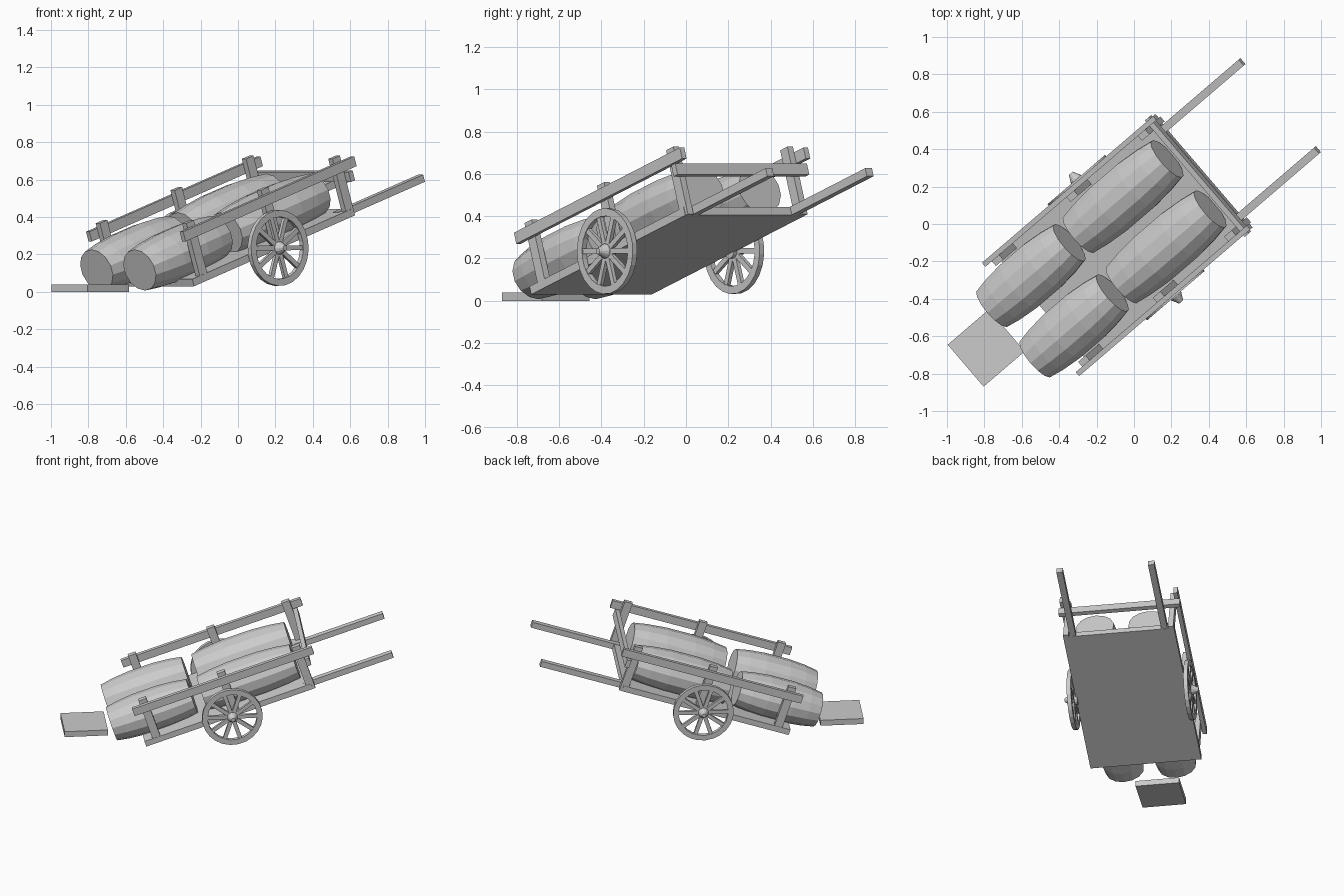
import bpy, bmesh
from math import radians, pi, cos, sin
from mathutils import Matrix, Vector

if "Cube" in bpy.data.objects:
    bpy.data.objects.remove(bpy.data.objects["Cube"])

# Cart frame: x along the bed, y across, z normal to the bed (yawed and pitched)
YAW = Matrix.Rotation(radians(40.6), 4, 'Z')
CART = Matrix.Translation((-0.479, -0.447, 0.03)) @ YAW @ Matrix.Rotation(radians(-18.5), 4, 'Y')


def add(name, bm, matrix):
    bmesh.ops.recalc_face_normals(bm, faces=bm.faces)
    me = bpy.data.meshes.new(name)
    bm.to_mesh(me)
    bm.free()
    ob = bpy.data.objects.new(name, me)
    ob.matrix_world = matrix
    bpy.context.collection.objects.link(ob)
    return ob


def put_box(bm, c, size, rot=Matrix()):
    m = rot @ Matrix.Translation(c) @ Matrix.Diagonal((*size, 1))
    bmesh.ops.create_cube(bm, size=1, matrix=m)


def box(name, c, size, matrix=CART):
    bm = bmesh.new()
    put_box(bm, c, size)
    return add(name, bm, matrix)


def lathe(bm, profile, sides, close=False, squash=1.0):
    """Revolve (position, radius) points about the x axis."""
    rings = []
    for p, r in profile:
        rings.append([bm.verts.new((p, r * cos(2 * pi * (i + .5) / sides),
                                    squash * r * sin(2 * pi * (i + .5) / sides)))
                      for i in range(sides)])
    pairs = list(zip(rings, rings[1:]))
    if close:
        pairs.append((rings[-1], rings[0]))
    for a, b in pairs:
        for i in range(sides):
            j = (i + 1) % sides
            bm.faces.new((a[i], a[j], b[j], b[i]))
    if not close:
        bm.faces.new(rings[0])
        bm.faces.new(rings[-1])


# Bed
box("bed", (0.59, 0, 0.02), (1.18, 0.75, 0.04))

# Side posts, rails and handles
for side, tag in ((1, "left"), (-1, "right")):
    for i, s in enumerate((0.085, 0.64, 1.17)):
        box(f"post_{tag}_{i}", (s, side * 0.355, 0.168), (0.055, 0.035, 0.336))
    box(f"side_rail_{tag}", (0.635, side * 0.385, 0.28), (1.27, 0.028, 0.055))
    box(f"handle_{tag}", (1.44, side * 0.31, 0.022), (0.63, 0.042, 0.04))
box("front_rail", (1.212, 0, 0.215), (0.03, 0.82, 0.055))


# Barrels
def barrel(name, s0, s1, t, n):
    bm = bmesh.new()
    shape = ((0, .128), (.15, .144), (.35, .155), (.65, .155), (.85, .144), (1, .128))
    lathe(bm, [(s0 + (s1 - s0) * f, r) for f, r in shape], 14, squash=0.9)
    add(name, bm, CART @ Matrix.Translation((0, t, n)))


for t, tag in ((0.177, "left"), (-0.177, "right")):
    barrel(f"rear_barrel_{tag}", -0.175, 0.395, t, 0.15)
    barrel(f"front_barrel_{tag}", 0.465, 1.12, t, 0.145)

# Wheels: rim, spokes and pointed hub, lathed about x then turned to the axle
for side, tag in ((1, "left"), (-1, "right")):
    bm = bmesh.new()
    w = 0.014
    lathe(bm, [(-w, .166), (w, .166), (w, .203), (-w, .203)], 24, close=True)
    for k in range(10):
        put_box(bm, (0, 0, 0.095), (0.02, 0.026, 0.155), Matrix.Rotation(2 * pi * k / 10, 4, 'X'))
    lathe(bm, [(-.03, .035), (.018, .035), (.03, .028), (.058, .014)], 12)
    turn = Matrix.Rotation(side * pi / 2, 4, 'Z')
    add(f"wheel_{tag}", bm, CART @ Matrix.Translation((0.61, side * 0.395, 0.012)) @ turn)
bm = bmesh.new()
lathe(bm, [(-.38, .018), (.38, .018)], 10)
add("axle", bm, CART @ Matrix.Translation((0.61, 0, 0.02)) @ Matrix.Rotation(pi / 2, 4, 'Z'))

# Loose slab on the ground behind the cart
box("ground_slab", (0, 0, 0.02), (0.29, 0.295, 0.04), Matrix.Translation((-0.79, -0.663, 0)) @ YAW)
